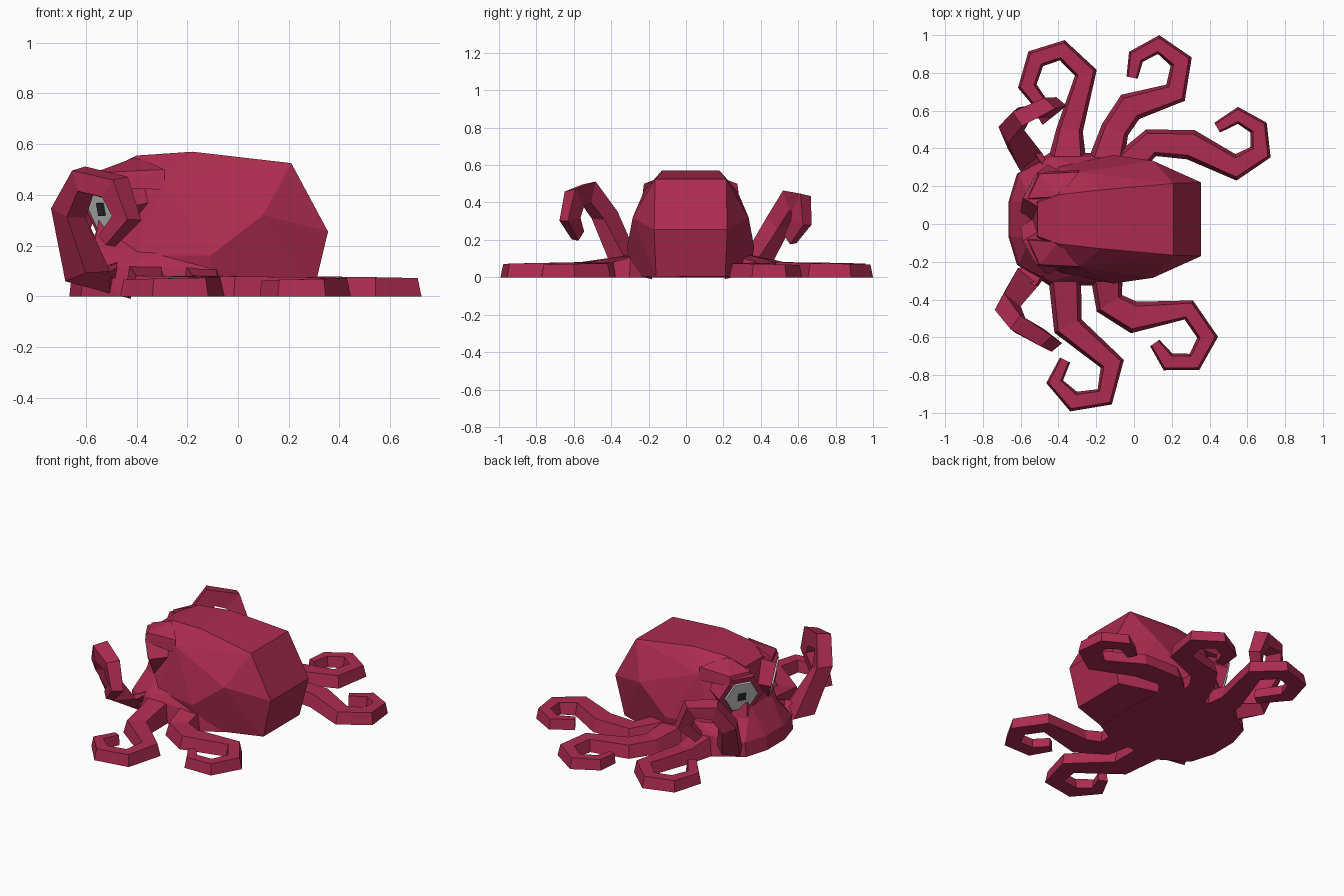
import bpy, bmesh
from mathutils import Vector, Matrix

if "Cube" in bpy.data.objects:
    bpy.data.objects.remove(bpy.data.objects["Cube"])

CY = 0.025  # symmetry plane of the body


def material(name, rgb):
    m = bpy.data.materials.new(name)
    m.diffuse_color = (*rgb, 1)
    m.use_nodes = True
    m.node_tree.nodes["Principled BSDF"].inputs["Base Color"].default_value = m.diffuse_color
    return m


RED = material("crimson", (0.42, 0.025, 0.08))
GREY = material("eye_grey", (0.6, 0.6, 0.6))
DARK = material("pupil_dark", (0.03, 0.03, 0.03))


def finish(name, bm, mat):
    bmesh.ops.recalc_face_normals(bm, faces=bm.faces)
    me = bpy.data.meshes.new(name)
    bm.to_mesh(me)
    bm.free()
    me.materials.append(mat)
    ob = bpy.data.objects.new(name, me)
    bpy.context.collection.objects.link(ob)
    return ob


def hull(name, pts, mat):
    """Convex faceted form from (x, half width, z) points mirrored in y."""
    bm = bmesh.new()
    for x, y, z in pts:
        for s in (-1, 1):
            bm.verts.new((x, CY + s * y, z))
    res = bmesh.ops.convex_hull(bm, input=bm.verts[:])
    junk = {v for v in res["geom_interior"] + res["geom_unused"]
            if isinstance(v, bmesh.types.BMVert)}
    bmesh.ops.delete(bm, geom=list(junk), context='VERTS')
    bmesh.ops.dissolve_limit(bm, angle_limit=0.06, verts=bm.verts[:], edges=bm.edges[:])
    return finish(name, bm, mat)


def arm(name, path, widths, normal, thick):
    """Four-sided tapering tentacle lofted along a path."""
    bm = bmesh.new()
    n = Vector(normal).normalized()
    P = [Vector(p) for p in path]
    rings = []
    for i, p in enumerate(P):
        a = (p - P[i - 1]).normalized() if i else Vector()
        b = (P[i + 1] - p).normalized() if i < len(P) - 1 else Vector()
        side = (a + b).cross(n).normalized()
        w, t = widths[i] / 2, thick[i] / 2
        rings.append([bm.verts.new(p + side * (u * w) + n * (v * t))
                      for u, v in ((-1, -1), (1, -1), (0.72, 1), (-0.72, 1))])
    for r, q in zip(rings, rings[1:]):
        for k in range(4):
            j = (k + 1) % 4
            bm.faces.new((r[k], r[j], q[j], q[k]))
    bm.faces.new(rings[0])
    bm.faces.new(rings[-1])
    return finish(name, bm, RED)


def flat_arm(name, pts):
    """Tentacle lying on the ground from (x, y, width) points."""
    k = len(pts) - 1
    thick = [0.13 if i == 0 else 0.085 - 0.023 * i / k for i in range(k + 1)]
    arm(name, [(x, y, t / 2) for (x, y, w), t in zip(pts, thick)],
        [p[2] for p in pts], (0, 0, 1), thick)


# Mantle and head
hull("mantle", [
    (0.21, .19, .525), (0.355, .195, .255), (0.295, .185, .005),
    (0.10, .31, .32), (-0.18, .155, .57), (-0.40, .13, .555),
    (-0.11, .34, .16), (-0.10, .31, .0), (-0.29, .25, .46),
    (-0.40, .28, .16), (-0.51, .09, .50), (-0.54, .10, .33),
    (-0.58, .17, .14), (-0.58, .17, 0)], RED)

# Low skirt joining the arms
hull("skirt", [
    (-0.665, .09, 0), (-0.655, .09, .09), (-0.62, .24, 0), (-0.61, .24, .09),
    (-0.45, .35, 0), (-0.44, .33, .12), (-0.10, .35, 0), (-0.10, .33, .11),
    (0.06, .26, 0), (0.04, .25, .08), (-0.55, .10, .27), (-0.46, .22, .22),
    (-0.20, .26, .22)], RED)

# Tentacles lying on the ground
flat_arm("arm_rear_left", [
    (-.10, .25, .18), (.09, .43, .15), (.30, .42, .16), (.54, .30, .14),
    (.67, .38, .12), (.66, .51, .10), (.55, .575, .09), (.44, .51, .06)])
flat_arm("arm_mid_left", [
    (-.16, .28, .20), (-.10, .50, .15), (-.02, .62, .16), (.22, .695, .13),
    (.25, .86, .12), (.13, .95, .10), (.01, .885, .09), (-.01, .775, .06)])
flat_arm("arm_front_left", [
    (-.36, .24, .24), (-.34, .50, .14), (-.255, .80, .12), (-.38, .92, .11),
    (-.52, .875, .11), (-.565, .73, .10), (-.45, .58, .07)])
flat_arm("arm_front_right", [
    (-.37, -.22, .18), (-.35, -.54, .16), (-.115, -.74, .13), (-.155, -.915, .11),
    (-.32, -.94, .11), (-.42, -.835, .09), (-.365, -.72, .06)])
flat_arm("arm_rear_right", [
    (-.15, -.22, .18), (-.13, -.42, .16), (0, -.495, .17), (.29, -.455, .11),
    (.39, -.60, .11), (.32, -.73, .10), (.18, -.73, .10), (.11, -.63, .06)])

# Two raised curling tentacles beside the face
wid = [.16, .15, .12, .12, .12, .11, .07]
thk = [.14, .13, .10, .09, .08, .07, .05]
arm("raised_arm_right", [
    (-.46, -.24, .07), (-.60, -.33, .075), (-.675, -.44, .33), (-.615, -.53, .455),
    (-.49, -.60, .425), (-.445, -.625, .31), (-.52, -.58, .22)],
    wid, (-.62, -.78, 0), thk)
arm("raised_arm_left", [
    (-.46, .27, .07), (-.585, .38, .075), (-.655, .50, .29), (-.60, .57, .41),
    (-.47, .62, .40), (-.42, .62, .29), (-.48, .56, .20)],
    wid, (-.62, .78, 0), thk)


# Eyes: faceted socket, hexagonal eye and square pupil
def prism(name, base, d, length, r1, r2, sides, mat):
    bm = bmesh.new()
    d = d.normalized()
    x = Vector((0, 0, 1)).cross(d).normalized()
    y = d.cross(x)
    rot = Matrix((x, y, d)).transposed().to_4x4()
    spin = Matrix.Rotation(3.14159 / sides if sides == 4 else 3.14159 / 2, 4, 'Z')
    bmesh.ops.create_cone(bm, cap_ends=True, segments=sides, radius1=r1, radius2=r2,
                          depth=length,
                          matrix=Matrix.Translation(base + d * length / 2) @ rot @ spin)
    finish(name, bm, mat)


for tag, s in (("left", 1), ("right", -1)):
    d = Vector((-0.84, 0.48 * s, -0.2)).normalized()
    face = Vector((-0.53, CY + 0.165 * s, 0.345))
    prism(f"eye_socket_{tag}", face - d * 0.30, d, 0.30, 0.16, 0.145, 6, RED)
    prism(f"eye_{tag}", face - d * 0.02, d, 0.03, 0.115, 0.105, 6, GREY)
    prism(f"pupil_{tag}", face, d, 0.016, 0.035, 0.035, 4, DARK)
    # Brow ridge over the eye
    bm = bmesh.new()
    for p in ((-.57, .10, .44), (-.56, .11, .49), (-.51, .25, .43), (-.50, .24, .49),
              (-.29, .25, .50), (-.40, .12, .55), (-.29, .26, .42)):
        bm.verts.new((p[0], CY + s * p[1], p[2]))
    bmesh.ops.convex_hull(bm, input=bm.verts[:])
    finish(f"brow_{tag}", bm, RED)
